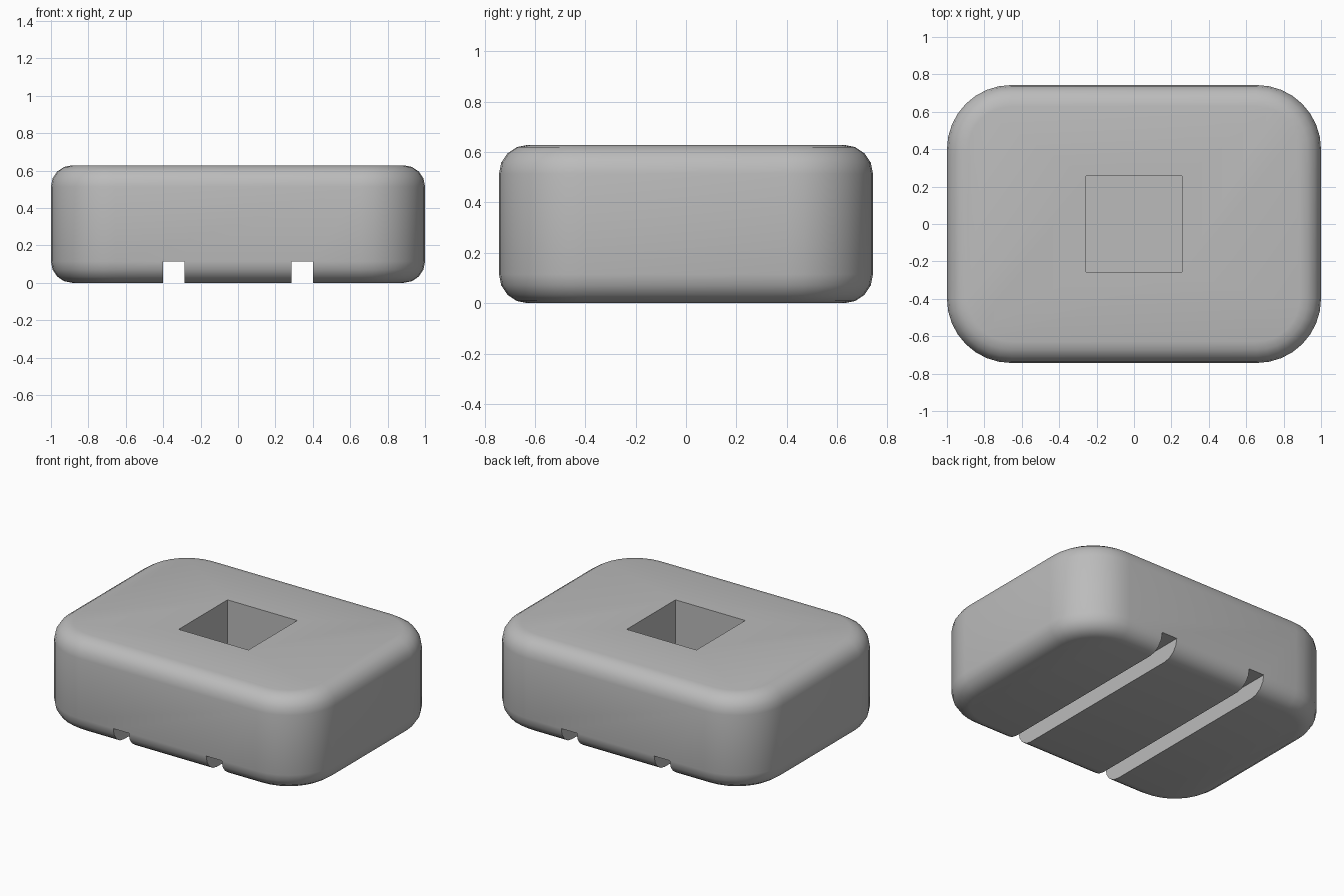
import bpy, bmesh, math

UNIT = 2 / 35                      # model is 35 x 26 x 11 modules
W, D, H = 35 * UNIT, 26 * UNIT, 11 * UNIT
CORNER, EDGE = 6 * UNIT, 2 * UNIT

cube = bpy.data.objects.get("Cube")
if cube:
    bpy.data.objects.remove(cube, do_unlink=True)

grey = bpy.data.materials.new("light_grey")
grey.use_nodes = True
colour = (0.5, 0.5, 0.5, 1)
grey.diffuse_color = colour
grey.node_tree.nodes["Principled BSDF"].inputs["Base Color"].default_value = colour


def add_box(name, size, centre, rounded=False):
    """Box mesh, optionally with round corners and softened rims."""
    bm = bmesh.new()
    bmesh.ops.create_cube(bm, size=1)
    bmesh.ops.scale(bm, vec=size, verts=bm.verts)
    bmesh.ops.translate(bm, vec=centre, verts=bm.verts)
    if rounded:
        upright = [e for e in bm.edges
                   if abs(e.verts[0].co.z - e.verts[1].co.z) > H / 2]
        bmesh.ops.bevel(bm, geom=upright, offset=CORNER, offset_type='OFFSET',
                        segments=8, profile=0.5, affect='EDGES')
        rims = [e for e in bm.edges
                if abs(e.verts[0].co.z - e.verts[1].co.z) < 1e-4]
        bmesh.ops.bevel(bm, geom=rims, offset=EDGE, offset_type='OFFSET',
                        segments=4, profile=0.5, affect='EDGES')
    bmesh.ops.recalc_face_normals(bm, faces=bm.faces)
    mesh = bpy.data.meshes.new(name)
    bm.to_mesh(mesh)
    bm.free()
    mesh.materials.append(grey)
    obj = bpy.data.objects.new(name, mesh)
    bpy.context.collection.objects.link(obj)
    return obj


# Rounded block
body = add_box("body", (W, D, H), (0, 0, H / 2), rounded=True)

# Square blind pocket in the top, two strap grooves along the underside
pocket_depth = 8 * UNIT
cutters = [add_box("pocket_cutter", (9 * UNIT, 9 * UNIT, 2 * pocket_depth), (0, 0, H))]
for side, name in ((-1, "right"), (1, "left")):
    cutters.append(add_box(name + "_groove_cutter", (2 * UNIT, D * 1.2, 4 * UNIT),
                           (side * 6 * UNIT, 0, 0)))

bpy.ops.object.select_all(action='DESELECT')
bpy.context.view_layer.objects.active = body
body.select_set(True)
for cutter in cutters:
    cutter.hide_render = True
    mod = body.modifiers.new(cutter.name, 'BOOLEAN')
    mod.operation = 'DIFFERENCE'
    mod.solver = 'EXACT'
    mod.object = cutter
    bpy.ops.object.modifier_apply(modifier=mod.name)
    bpy.data.objects.remove(cutter, do_unlink=True)

# Soft rims, crisp cuts
bpy.ops.object.shade_smooth_by_angle(angle=math.radians(35))
